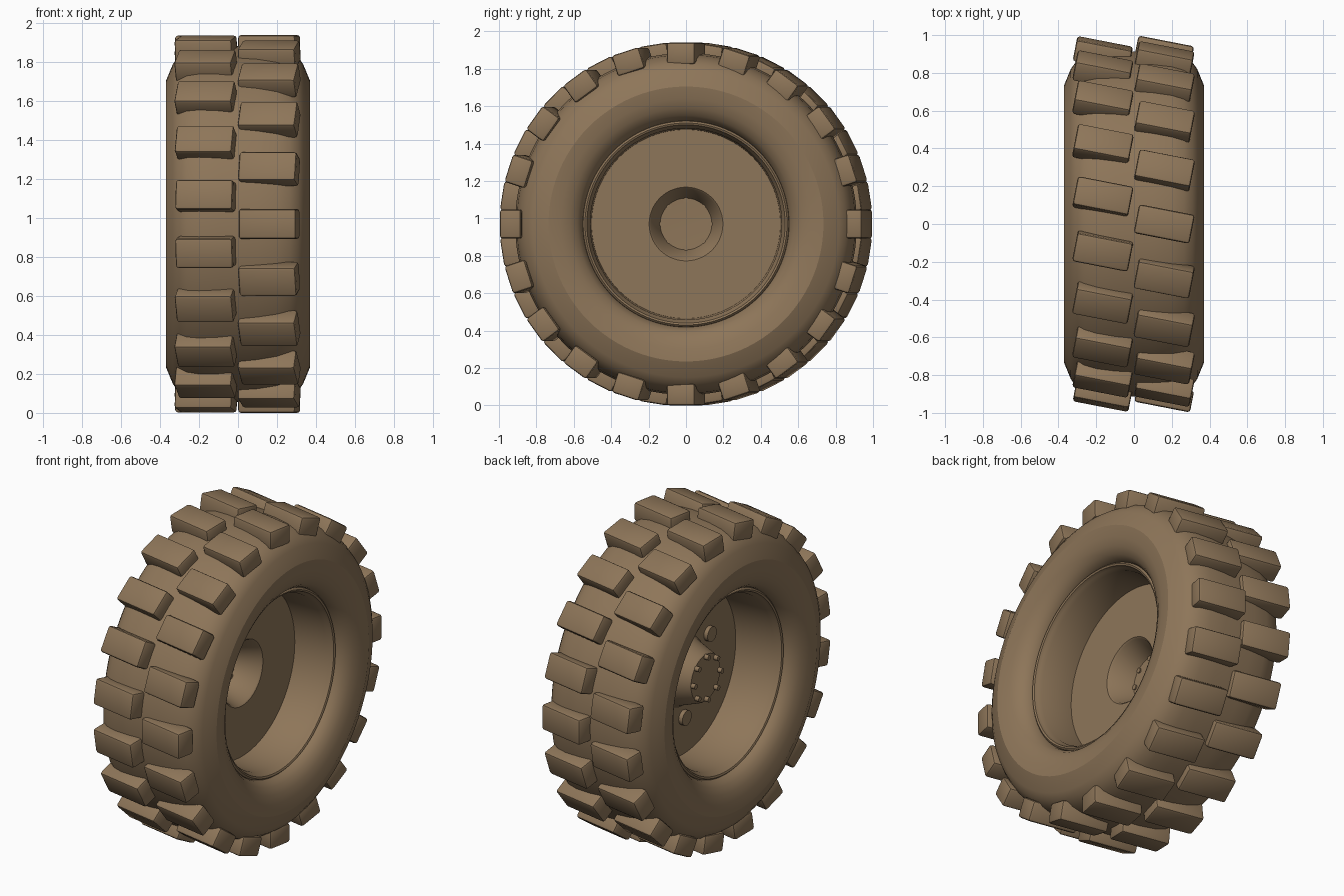
import bpy, bmesh, math
from mathutils import Matrix, Vector

if "Cube" in bpy.data.objects:
    bpy.data.objects.remove(bpy.data.objects["Cube"])

CZ = 0.97          # axle height
LUGS = 20          # tread blocks per row

mat = bpy.data.materials.new("brown_rubber")
mat.diffuse_color = (0.27, 0.18, 0.10, 1)
mat.use_nodes = True
mat.node_tree.nodes["Principled BSDF"].inputs["Base Color"].default_value = mat.diffuse_color


def finish(bm, name, angle=30):
    """Turn a bmesh into a smooth-shaded object with sharp edges kept."""
    bmesh.ops.recalc_face_normals(bm, faces=bm.faces)
    me = bpy.data.meshes.new(name)
    bm.to_mesh(me)
    bm.free()
    me.materials.append(mat)
    ob = bpy.data.objects.new(name, me)
    bpy.context.collection.objects.link(ob)
    bpy.ops.object.select_all(action='DESELECT')
    ob.select_set(True)
    bpy.context.view_layer.objects.active = ob
    bpy.ops.object.shade_smooth_by_angle(angle=math.radians(angle))
    return ob


def lathe(name, profile, steps=96, angle=30):
    """Spin (x, radius) points around the axle into a closed ring."""
    bm = bmesh.new()
    vs = [bm.verts.new((x, 0, CZ + r)) for x, r in profile]
    es = [bm.edges.new((vs[i], vs[(i + 1) % len(vs)])) for i in range(len(vs))]
    bmesh.ops.spin(bm, geom=vs + es, cent=(0, 0, CZ), axis=(1, 0, 0),
                   angle=2 * math.pi, steps=steps)
    bmesh.ops.remove_doubles(bm, verts=bm.verts, dist=0.0002)
    return finish(bm, name, angle)


def mirrored(half):
    """Complete a profile half on +x with its reflection."""
    return half + [(-x, r) for x, r in reversed(half)]


# Tyre carcass: crown, shoulder, sharp sidewall ring, rolled bead
lathe("tyre", mirrored([
    (0.10, 0.914), (0.20, 0.905), (0.265, 0.887), (0.31, 0.856), (0.335, 0.82),
    (0.37, 0.735), (0.362, 0.67), (0.345, 0.62), (0.32, 0.58), (0.285, 0.556),
    (0.25, 0.548)]), angle=26)

# Rim barrel with raised lips
lathe("rim", mirrored([
    (0.24, 0.555), (0.27, 0.55), (0.28, 0.54), (0.275, 0.53), (0.255, 0.524),
    (0.235, 0.512), (0.03, 0.505)]))

# Wheel disc with dished hub, a thin shell
lathe("wheel_disc", [
    (0.03, 0.508), (0.03, 0.197), (0.022, 0.188), (-0.115, 0.138), (-0.12, 0.0),
    (-0.132, 0.0), (-0.132, 0.14), (-0.125, 0.147), (0.012, 0.197), (0.018, 0.205),
    (0.018, 0.508)])


def stud_ring(name, count, ring, radius, x, length, phase=0.0):
    """Circle of short cylinders pointing along the axle."""
    bm = bmesh.new()
    for i in range(count):
        a = phase + 2 * math.pi * i / count
        m = (Matrix.Translation((x, ring * math.cos(a), CZ + ring * math.sin(a)))
             @ Matrix.Rotation(math.pi / 2, 4, 'Y'))
        bmesh.ops.create_cone(bm, cap_ends=True, segments=16, radius1=radius,
                              radius2=radius, depth=length, matrix=m)
    finish(bm, name)


# Hub cap bolts and larger wheel studs on the left side
stud_ring("hub_bolts", 8, 0.128, 0.015, -0.133, 0.05)
stud_ring("wheel_studs", 6, 0.28, 0.045, 0.008, 0.03, math.pi / 6)


# Tread blocks: bevelled boxes, all skewed the same way about the vertical
def tread_row(name, x, phase):
    bm = bmesh.new()
    for i in range(LUGS):
        a = phase + 2 * math.pi * i / LUGS
        c = Vector((x, -0.912 * math.sin(a), CZ + 0.912 * math.cos(a)))
        m = (Matrix.Translation(c) @ Matrix.Rotation(math.radians(-11), 4, 'Z')
             @ Matrix.Rotation(a, 4, 'X') @ Matrix.Diagonal((0.30, 0.155, 0.116, 1)))
        bmesh.ops.create_cube(bm, size=1, matrix=m)
    bmesh.ops.bevel(bm, geom=bm.edges[:], offset=0.015, segments=2,
                    profile=0.5, affect='EDGES')
    finish(bm, name, 40)


tread_row("right_tread", 0.16, 0.0)
tread_row("left_tread", -0.165, math.pi / LUGS)
